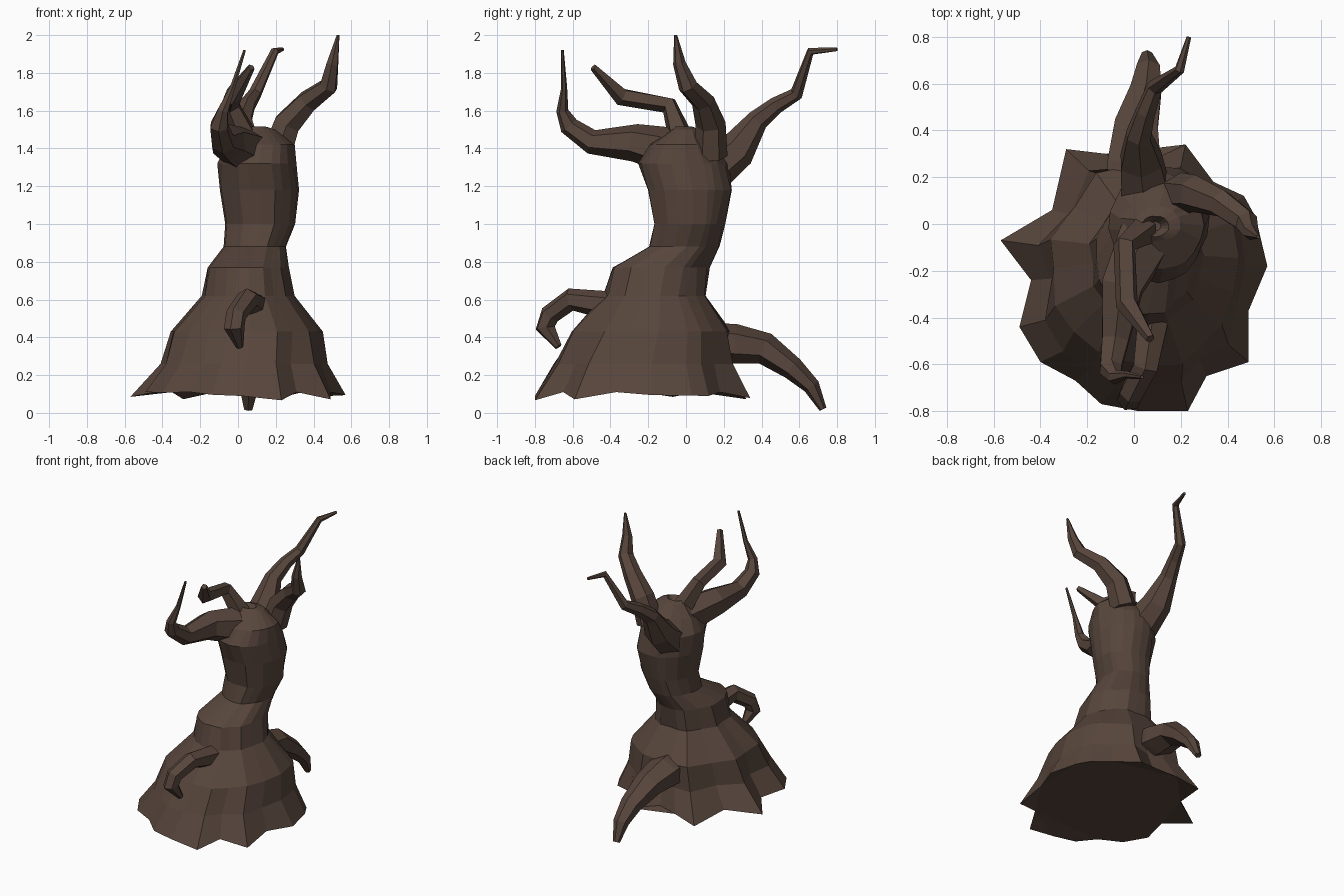
import bpy, bmesh, math, random
from mathutils import Vector

random.seed(4)
bark = bpy.data.materials.new("dark_bark")
bark.diffuse_color = (0.095, 0.06, 0.045, 1)


def skin(name, rings):
    """Join equal-sized rings of points into a closed flat-shaded mesh."""
    bm = bmesh.new()
    loops = [[bm.verts.new(p) for p in r] for r in rings]
    n = len(loops[0])
    for a, b in zip(loops, loops[1:]):
        for i in range(n):
            j = (i + 1) % n
            bm.faces.new((a[i], a[j], b[j], b[i]))
    bm.faces.new(loops[0][::-1])
    bm.faces.new(loops[-1])
    bmesh.ops.triangulate(bm, faces=[f for f in bm.faces if len(f.verts) > 4])
    bmesh.ops.recalc_face_normals(bm, faces=bm.faces)
    me = bpy.data.meshes.new(name)
    bm.to_mesh(me)
    bm.free()
    me.materials.append(bark)
    ob = bpy.data.objects.new(name, me)
    bpy.context.collection.objects.link(ob)
    return ob


def limb(name, path, sides=6, wide=1.0):
    """Tapered crooked tube; path holds (x, y, z, radius)."""
    pts = [Vector(p[:3]) for p in path]
    rings = []
    side = None
    for k, p in enumerate(pts):
        d_in = (p - pts[max(k - 1, 0)]).normalized()
        d_out = (pts[min(k + 1, len(pts) - 1)] - p).normalized()
        t = (d_in + d_out).normalized()
        ref = side or Vector((1, 0, 0))
        side = (ref - t * ref.dot(t)).normalized()
        up = t.cross(side)
        r = path[k][3]
        rings.append([p + side * math.cos(a) * r * wide + up * math.sin(a) * r
                      for a in (2 * math.pi * (i + 0.5) / sides for i in range(sides))])
    return skin(name, rings)


# Trunk: star-shaped root flare blending into a leaning round stem
flare = [(-.57, -.07), (-.35, .06), (-.29, .32), (-.12, .30), (.03, .25),
         (.22, .34), (.34, .18), (.47, .12), (.52, .03), (.57, -.18),
         (.49, -.37), (.49, -.59), (.31, -.65), (.23, -.80), (.02, -.80),
         (-.14, -.77), (-.25, -.67), (-.40, -.59), (-.49, -.44), (-.44, -.24)]
# z, centre x, centre y, radius x, radius y, star strength
levels = [(.11, 0, -.22, .57, .57, 1), (.26, .03, -.215, .46, .49, .6),
          (.43, .045, -.175, .42, .43, .4), (.62, .05, -.155, .25, .275, .3),
          (.77, .05, -.13, .22, .265, .3), (.88, .09, -.01, .17, .19, 0),
          (1.0, .12, .02, .19, .195, 0), (1.18, .115, .02, .215, .23, 0),
          (1.32, .10, -.01, .205, .24, 0), (1.42, .12, -.02, .18, .17, 0),
          (1.50, .10, 0, .10, .075, 0), (1.515, .09, -.01, .06, .045, 0),
          (1.47, .09, -.01, .025, .02, 0)]
rings = []
for k, (z, cx, cy, rx, ry, w) in enumerate(levels):
    ring = []
    for x, y in flare:
        u, v = x / .57, (y + .22) / .57
        dev, a = math.hypot(u, v), math.atan2(v, u)
        f = 1 + (dev - 1) * w
        if k:
            f *= random.uniform(.95, 1.03)
        drop = 0 if k else .3 * max(0, dev - .95)
        ring.append((cx + math.cos(a) * rx * f, cy + math.sin(a) * ry * f, z - drop))
    rings.append(ring)
skin("trunk", rings)

# Root reaching down behind the trunk
limb("back_root", [(0, .10, .38, .10), (0, .26, .365, .105), (.01, .42, .34, .085),
                   (.05, .565, .235, .062), (.06, .665, .14, .045),
                   (.055, .725, .02, .02)], wide=1.25)

# Curled stub on the front of the flare
limb("front_stub", [(.08, -.42, .57, .075), (.05, -.61, .60, .06), (-.01, -.72, .52, .055),
                    (-.02, -.745, .45, .055), (.01, -.675, .35, .02)])

# Crown branches
limb("front_branch", [(.05, -.06, 1.38, .13), (-.05, -.27, 1.43, .10), (-.08, -.50, 1.435, .065),
                      (-.10, -.62, 1.52, .052), (-.08, -.655, 1.60, .032),
                      (-.03, -.645, 1.72, .016), (.035, -.655, 1.92, .008)])
limb("middle_branch", [(.04, -.03, 1.46, .07), (-.04, -.09, 1.63, .05),
                       (-.03, -.34, 1.675, .05), (.07, -.49, 1.83, .02)], sides=5)
limb("right_branch", [(.20, .13, 1.36, .09), (.26, .13, 1.53, .08), (.37, .09, 1.65, .062),
                      (.48, .01, 1.73, .052), (.50, -.035, 1.85, .034),
                      (.53, -.055, 2.0, .008)])
limb("back_branch", [(.05, .13, 1.28, .12), (.03, .27, 1.39, .10), (.02, .38, 1.55, .058),
                     (.05, .48, 1.63, .045), (.09, .585, 1.69, .036),
                     (.195, .66, 1.915, .022), (.235, .80, 1.925, .01)])
